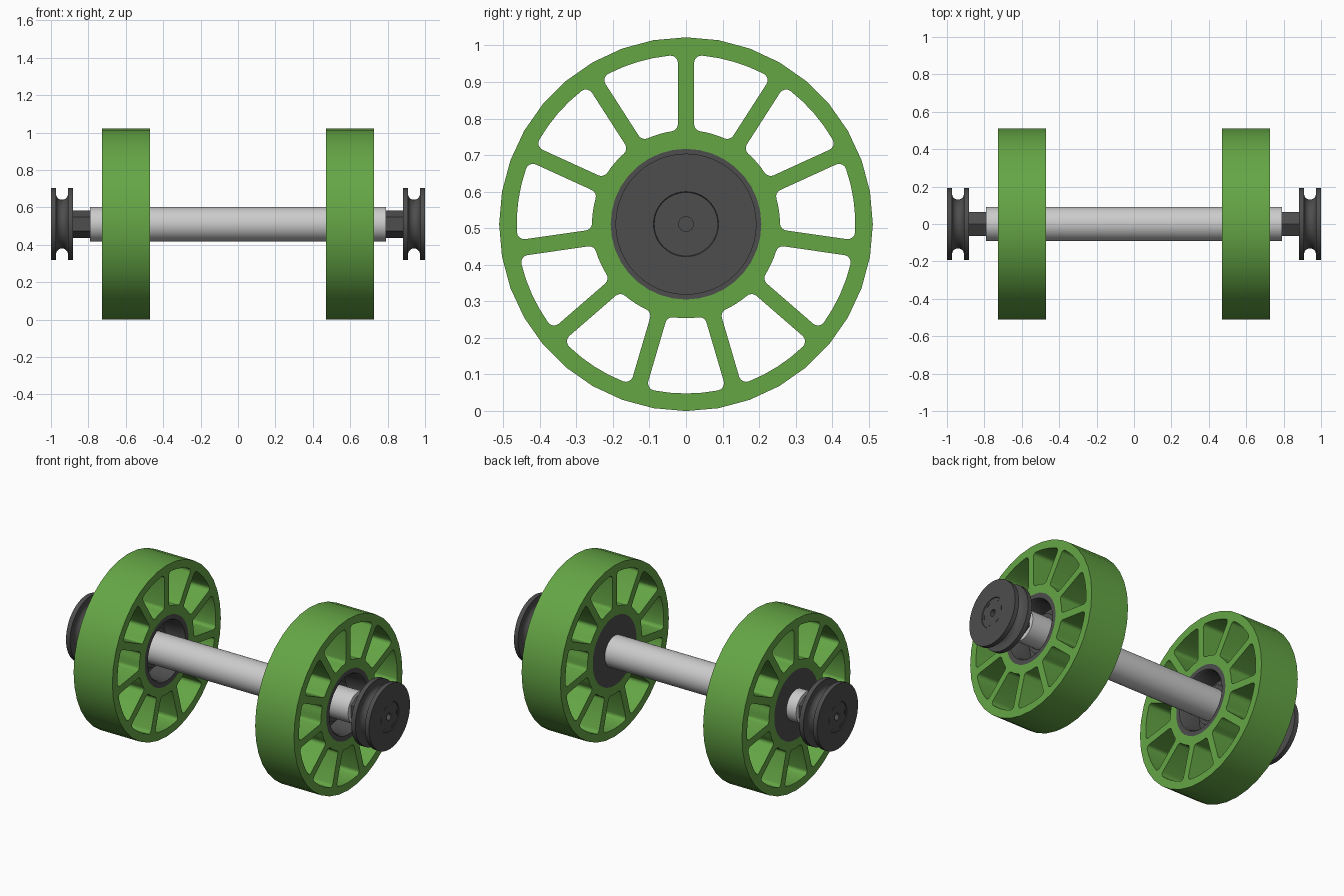
import bpy, bmesh, math
from math import sin, cos, asin, pi, radians

if "Cube" in bpy.data.objects:
    bpy.data.objects.remove(bpy.data.objects["Cube"])

ZC = 0.511  # axle height


def material(name, rgb):
    m = bpy.data.materials.new(name)
    m.diffuse_color = (*rgb, 1)
    m.use_nodes = True
    m.node_tree.nodes["Principled BSDF"].inputs["Base Color"].default_value = m.diffuse_color
    return m


GREEN = material("green_plastic", (0.13, 0.38, 0.06))
DARK = material("dark_rubber", (0.075, 0.075, 0.075))


def finish(ob, mat=None, loc=(0, 0, ZC), rot=(0, 0, 0)):
    ob.location, ob.rotation_euler = loc, rot
    if mat:
        ob.data.materials.append(mat)
    bpy.ops.object.select_all(action='DESELECT')
    ob.select_set(True)
    bpy.context.view_layer.objects.active = ob
    bpy.ops.object.shade_smooth_by_angle(angle=radians(30))
    return ob


def lathe(name, profile, segs, mat=None, **kw):
    """Revolve an open (x, r) profile around X; r = 0 ends close the solid."""
    bm = bmesh.new()
    vs = [bm.verts.new((x, 0, r)) for x, r in profile]
    es = [bm.edges.new(p) for p in zip(vs, vs[1:])]
    bmesh.ops.spin(bm, geom=vs + es, cent=(0, 0, 0), axis=(1, 0, 0),
                   angle=2 * pi, steps=segs, use_merge=True)
    bmesh.ops.remove_doubles(bm, verts=bm.verts, dist=1e-5)
    bmesh.ops.recalc_face_normals(bm, faces=bm.faces)
    me = bpy.data.meshes.new(name)
    bm.to_mesh(me)
    bm.free()
    ob = bpy.data.objects.new(name, me)
    bpy.context.collection.objects.link(ob)
    return finish(ob, mat, **kw)


def circle(r, n):
    return [(r * cos(2 * pi * i / n), r * sin(2 * pi * i / n)) for i in range(n)]


def window(a0, n=11, ro=0.463, ri=0.257, w=0.022, f=0.02):
    """Rounded opening between two constant-width spokes."""
    step, half = 2 * pi / n, []
    for r, outer in ((ro - f, True), (ri + f, False)):
        t = asin((w + f) / r)
        ends = (t, -pi / 2) if outer else (-pi / 2, t - pi)
        for k in range(5):
            d = ends[0] + (ends[1] - ends[0]) * k / 4
            half.append((r * cos(t) + f * cos(d), r * sin(t) + f * sin(d)))
    pol = [(math.hypot(x, y), math.atan2(y, x)) for x, y in half]
    inner = [(ri, pol[-1][1] + (step - 2 * pol[-1][1]) * k / 4) for k in (1, 2, 3)]
    outer = [(ro, step - pol[0][1] - (step - 2 * pol[0][1]) * k / 4) for k in (1, 2, 3)]
    loop = pol + inner + [(r, step - a) for r, a in reversed(pol)] + outer
    return [(r * cos(a + a0), r * sin(a + a0)) for r, a in loop]


def wheel(name, x):
    cu = bpy.data.curves.new(name, 'CURVE')
    cu.dimensions, cu.fill_mode, cu.extrude = '2D', 'BOTH', 0.128
    loops = [circle(0.511, 36), circle(0.206, 36)]
    loops += [window(pi + i * 2 * pi / 11) for i in range(11)]
    for pts in loops:
        s = cu.splines.new('POLY')
        s.points.add(len(pts) - 1)
        for p, (u, v) in zip(s.points, pts):
            p.co = (u, v, 0, 1)
        s.use_cyclic_u = True
    ob = bpy.data.objects.new(name, cu)
    bpy.context.collection.objects.link(ob)
    bpy.ops.object.select_all(action='DESELECT')
    ob.select_set(True)
    bpy.context.view_layer.objects.active = ob
    bpy.ops.object.convert(target='MESH')
    ob = bpy.context.object
    bm = bmesh.new()
    bm.from_mesh(ob.data)
    bmesh.ops.remove_doubles(bm, verts=bm.verts, dist=1e-5)
    bmesh.ops.recalc_face_normals(bm, faces=bm.faces)
    bm.to_mesh(ob.data)
    bm.free()
    finish(ob, GREEN, (x, 0, ZC), (0, pi / 2, 0))


# Axle tube
lathe("axle", [(-0.791, 0), (-0.791, 0.092), (0.791, 0.092), (0.791, 0)], 48)

# Grooved pulley profile: bored outer face, rounded rope groove
groove = [(0.941 + 0.032 * cos(a), 0.162 - 0.032 * sin(a))
          for a in [pi * i / 10 for i in range(11)]]
pulley = [(0.97, 0), (0.97, 0.02), (0.996, 0.02), (0.996, 0.087), (1.0, 0.089),
          (1.0, 0.193), (0.973, 0.193), *groove, (0.909, 0.193), (0.882, 0.193), (0.882, 0)]

# Hub: flush disc on -x side, open recess with collar on +x side
hub = [(-0.128, 0.08), (-0.128, 0.207), (0.128, 0.207), (0.128, 0.178),
       (0.115, 0.17), (0.0, 0.165), (0.0, 0.12), (0.05, 0.115), (0.05, 0.08)]

for side, s in (("right", 1), ("left", -1)):
    turn = (0, 0, 0 if s > 0 else pi)
    wheel(f"{side}_wheel", s * 0.599)
    lathe(f"{side}_hub", hub, 36, DARK, loc=(s * 0.599, 0, ZC))
    lathe(f"{side}_pulley", pulley, 48, DARK, rot=turn)
    lathe(f"{side}_hex_nut", [(0.78, 0), (0.78, 0.074), (0.89, 0.074), (0.89, 0)],
          6, DARK, rot=turn)
    # Six small key marks on the pulley face
    for i in range(6):
        a = i * pi / 3 + pi / 6
        bpy.ops.mesh.primitive_cube_add(size=1)
        k = bpy.context.object
        k.name = f"{side}_key_mark_{i + 1}"
        k.scale = (0.006, 0.026, 0.003)
        finish(k, DARK, (s * 0.9955, 0.072 * sin(a), ZC + 0.072 * cos(a)), (-a, 0, 0))
